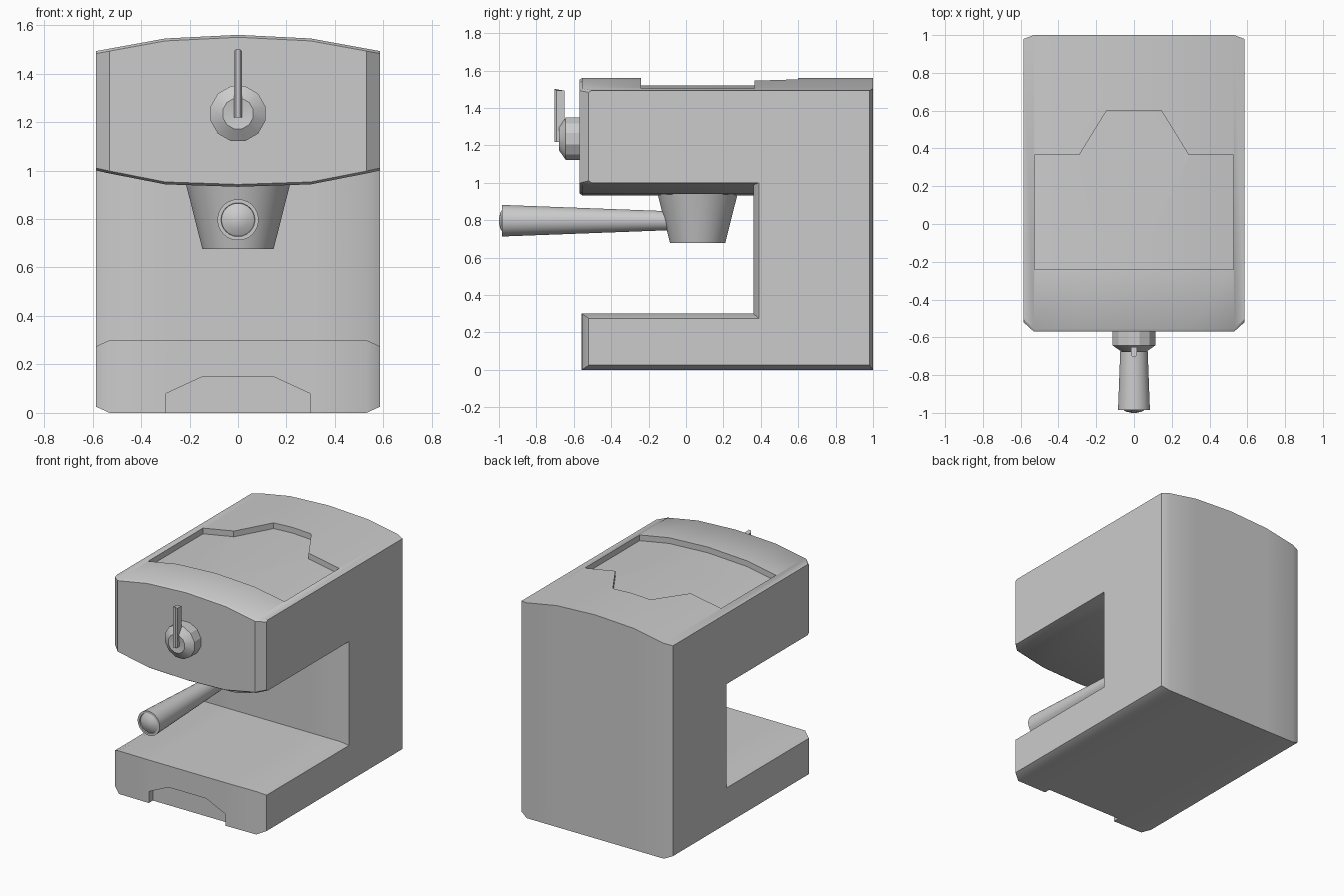
import bpy, bmesh, math
from mathutils import Matrix, Vector

if "Cube" in bpy.data.objects:
    bpy.data.objects.remove(bpy.data.objects["Cube"])


def finish(name, bm, angle=36):
    bmesh.ops.recalc_face_normals(bm, faces=bm.faces[:])
    me = bpy.data.meshes.new(name)
    bm.to_mesh(me)
    bm.free()
    ob = bpy.data.objects.new(name, me)
    bpy.context.collection.objects.link(ob)
    if angle:
        smooth(ob, angle)
    return ob


def activate(ob):
    bpy.ops.object.select_all(action='DESELECT')
    ob.select_set(True)
    bpy.context.view_layer.objects.active = ob


def smooth(ob, angle):
    activate(ob)
    bpy.ops.object.shade_smooth_by_angle(angle=math.radians(angle))


def loft(name, rings, angle=36):
    """Skin a list of equal-length closed rings and cap both ends."""
    bm = bmesh.new()
    vs = [[bm.verts.new(p) for p in r] for r in rings]
    n = len(rings[0])
    for a, b in zip(vs, vs[1:]):
        for i in range(n):
            j = (i + 1) % n
            bm.faces.new((a[i], a[j], b[j], b[i]))
    bm.faces.new(vs[0])
    bm.faces.new(vs[-1])
    return finish(name, bm, angle)


def lathe(name, profile, centre, axis, sides, angle=36):
    """Stack (radius, position) circles along the y or z axis."""
    rings = []
    for r, t in profile:
        ring = []
        for i in range(sides):
            a = 2 * math.pi * (i + 0.5) / sides
            u, v = r * math.cos(a), r * math.sin(a)
            p = (u, t, v) if axis == 'y' else (u, v, t)
            ring.append(Vector(p) + Vector(centre))
        rings.append(ring)
    return loft(name, rings, angle)


def cut(target, cutter):
    cutter.hide_render = True
    activate(target)
    m = target.modifiers.new("cut", 'BOOLEAN')
    m.operation = 'DIFFERENCE'
    m.solver = 'EXACT'
    m.object = cutter
    bpy.ops.object.modifier_apply(modifier=m.name)
    bpy.data.objects.remove(cutter)


# C-shaped body: side profile lofted across the width
def section(x, bottom, back, base_y, base_z, wall, head_z, head_y, top):
    yz = [(back, bottom), (base_y, bottom), (base_y, base_z), (wall, base_z),
          (wall, head_z), (head_y + .015, head_z), (head_y, head_z + .01),
          (head_y, top - .01), (head_y + .015, top), (back, top)]
    return [(x, y, z) for y, z in yz]


half = [(.585, .025, .98, -.52, .275, .39, 1.0, -.52, 1.493),
        (.53, 0, 1.0, -.557, .3, .36, .988, -.57, 1.503),
        (.3, 0, 1.0, -.56, .3, .36, .943, -.57, 1.545)]
mid = (0, 0, 1.0, -.56, .3, .36, .933, -.57, 1.56)
stations = half + [mid] + [(-s[0],) + s[1:] for s in reversed(half)]
body = loft("machine_body", [section(*s) for s in stations], 0)

# Recessed cup tray in the arched top, floor parallel to the arch
outline = [(.526, -.24), (.526, .365), (.29, .365), (.145, .6)]
outline += [(-x, y) for x, y in reversed(outline)]
bm = bmesh.new()
bm.faces.new([bm.verts.new((x, y, 0)) for x, y in outline])
for x in (-.3, 0, .3):
    bmesh.ops.bisect_plane(bm, geom=bm.verts[:] + bm.edges[:] + bm.faces[:],
                           plane_co=(x, 0, 0), plane_no=(1, 0, 0))


def arch(x):
    x = abs(x)
    return 1.56 - .05 * x if x < .3 else 1.545 - (x - .3) * .042 / .23


floor = bm.verts[:]
geo = bmesh.ops.extrude_face_region(bm, geom=bm.faces[:])['geom']
for v in floor:
    v.co.z = arch(v.co.x) - .04
for v in geo:
    if isinstance(v, bmesh.types.BMVert):
        v.co.z = 1.8
cut(body, finish("tray_cutter", bm, 0))

# Shallow notch at the foot of the base
notch = [(.297, -.1), (.297, .08), (.145, .15)]
notch += [(-x, z) for x, z in reversed(notch)]
cut(body, loft("notch_cutter", [[(x, y, z) for x, z in notch] for y in (-.7, -.515)], 0))
smooth(body, 36)

# Filter basket under the brew head
lathe("filter_basket", [(.148, .677), (.22, .96)], (0, .062, 0), 'z', 32)

# Tapered handle with a domed end plug
lathe("basket_handle", [(.05, -.06), (.085, -.985), (.07, -.985), (.068, -.978),
                        (.04, -.994), (.012, -1.0)], (0, 0, .797), 'y', 28)

# Steam knob: chamfered dial with a slightly dished face
lathe("steam_knob", [(.117, -.56), (.117, -.643), (.065, -.678), (.01, -.67)],
      (0, 0, 1.235), 'y', 12, 25)

# Upright lever on the knob
bar = [(.017, -.65), (.017, -.692), (.008, -.703)]
bar += [(-x, y) for x, y in reversed(bar)]
loft("knob_lever", [[(x, y, z + (.01 if top and abs(x) < .01 else 0)) for x, y in bar]
                    for z, top in ((1.218, False), (1.492, True))], 20)
